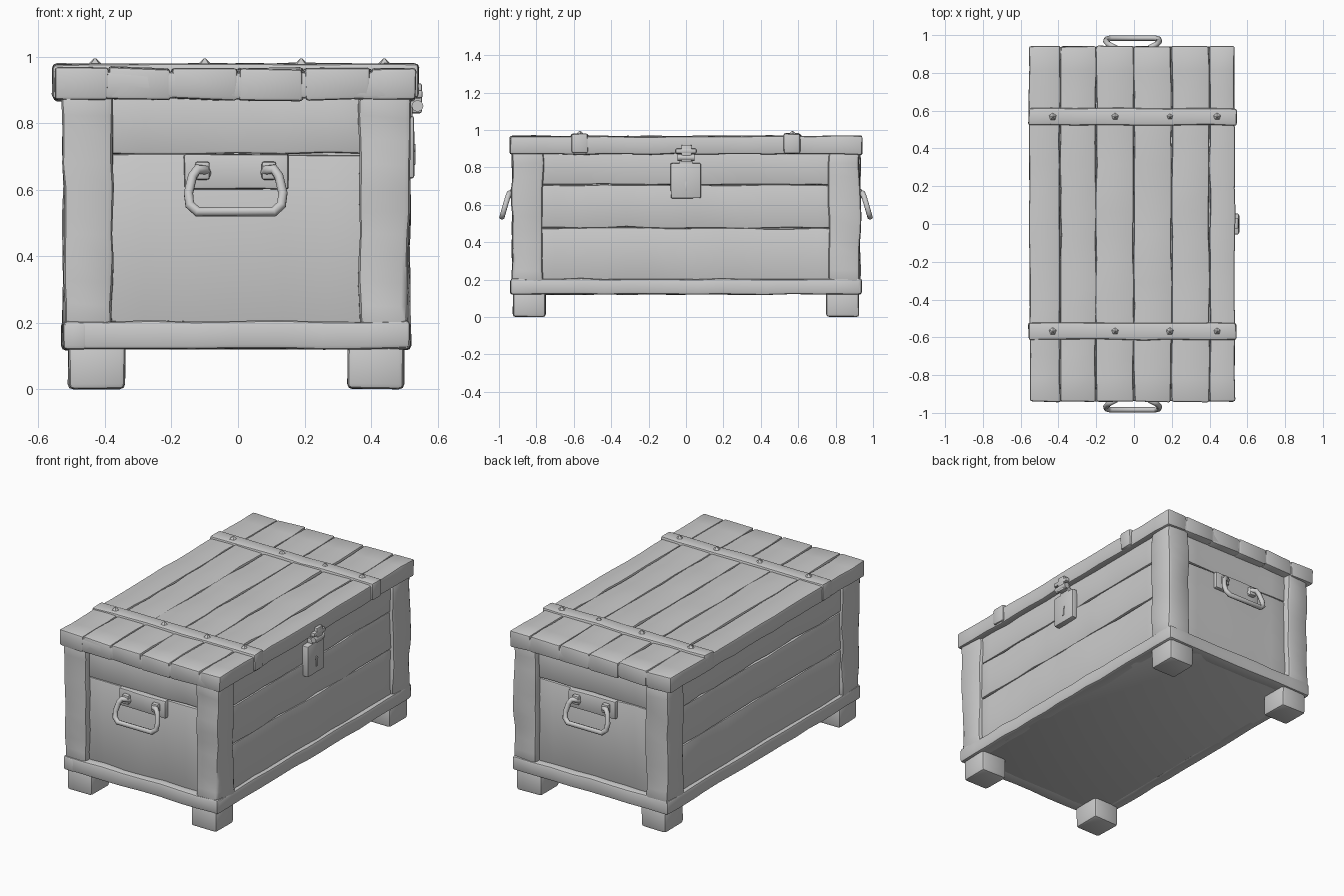
import bpy, bmesh, math
from mathutils import Vector, Matrix, noise

cube = bpy.data.objects.get("Cube")
if cube:
    bpy.data.objects.remove(cube, do_unlink=True)

grey = bpy.data.materials.new("plain grey")
grey.use_nodes = True
grey.diffuse_color = (0.6, 0.6, 0.6, 1)
grey.node_tree.nodes["Principled BSDF"].inputs["Base Color"].default_value = (0.6, 0.6, 0.6, 1)


def add(name, mesh, angle=40):
    """Link a mesh as a smooth-shaded object in the single material."""
    mesh.materials.clear()
    mesh.materials.append(grey)
    obj = bpy.data.objects.new(name, mesh)
    bpy.context.collection.objects.link(obj)
    bpy.ops.object.select_all(action='DESELECT')
    obj.select_set(True)
    bpy.context.view_layer.objects.active = obj
    bpy.ops.object.shade_smooth_by_angle(angle=math.radians(angle))
    return obj


def from_bmesh(name, bm):
    mesh = bpy.data.meshes.new(name)
    bm.to_mesh(mesh)
    bm.free()
    return add(name, mesh)


def timber(name, x, y, z, bevel=0.012, rough=0.007, step=0.12):
    """Worn beam or plank spanning the given (low, high) ranges."""
    low, high = Vector((x[0], y[0], z[0])), Vector((x[1], y[1], z[1]))
    size, mid = high - low, (low + high) / 2
    bm = bmesh.new()
    bmesh.ops.create_cube(bm, size=1, matrix=Matrix.Translation(mid) @ Matrix.Diagonal(size.to_4d()))
    bmesh.ops.bevel(bm, geom=bm.edges[:], offset=bevel, segments=2, profile=0.5, affect='EDGES')
    # Slice along the grain, then wobble the surface
    axis = max(range(3), key=lambda i: size[i])
    normal = Vector([float(i == axis) for i in range(3)])
    count = int(size[axis] / step) if rough else 0
    for i in range(1, count):
        point = low + normal * size[axis] * i / count
        bmesh.ops.bisect_plane(bm, geom=bm.verts[:] + bm.edges[:] + bm.faces[:],
                               plane_co=point, plane_no=normal)
    seed = Vector((len(bpy.data.objects) * 1.7, 0, 0))
    for v in bm.verts:
        v.co += noise.noise_vector(v.co * 6 + seed) * rough
        v.co.z = max(v.co.z, 0)
    return from_bmesh(name, bm)


def rod(name, points, radius):
    """Round bar along a path."""
    curve = bpy.data.curves.new(name, 'CURVE')
    curve.dimensions = '3D'
    curve.bevel_depth = radius
    curve.bevel_resolution = 2
    curve.use_fill_caps = True
    spline = curve.splines.new('POLY')
    spline.points.add(len(points) - 1)
    for p, co in zip(spline.points, points):
        p.co = (*co, 1)
    helper = bpy.data.objects.new(name + " path", curve)
    mesh = bpy.data.meshes.new_from_object(helper)
    bpy.data.objects.remove(helper)
    return add(name, mesh, 60)


def span(a, b):
    return (min(a, b), max(a, b))


# Floor and hidden core
timber("floor", (-0.5, 0.49), (-0.91, 0.91), (0.122, 0.2), rough=0)
timber("inner_core", (-0.48, 0.47), (-0.87, 0.87), (0.19, 0.93), rough=0)

# Feet and corner posts
for sx, side in ((-1, "right"), (1, "left")):
    for sy, end in ((-1, "front"), (1, "back")):
        fx = span(sx * 0.335 - 0.005, sx * 0.505 - 0.005)
        timber(f"{end}_{side}_foot", fx, span(sy * 0.75, sy * 0.925), (0, 0.14),
               bevel=0.016, rough=0.004)
        px = span(sx * 0.37 - 0.005, sx * 0.52 - 0.005)
        timber(f"{end}_{side}_post", px, span(sy * 0.765, sy * 0.93), (0.18, 0.89),
               bevel=0.018, rough=0.012, step=0.07)

# Base rails
for sx, side in ((-1, "right"), (1, "left")):
    timber(f"{side}_base_rail", span(sx * 0.45 - 0.005, sx * 0.523 - 0.005),
           (-0.935, 0.935), (0.12, 0.203))
for sy, end in ((-1, "front"), (1, "back")):
    timber(f"{end}_base_rail", (-0.525, 0.515), span(sy * 0.85, sy * 0.937), (0.12, 0.205))

# Wall planks
for i, z in enumerate(((0.19, 0.473), (0.476, 0.705), (0.708, 0.89))):
    for sx, side in ((-1, "right"), (1, "left")):
        timber(f"{side}_wall_plank_{i + 1}", span(sx * 0.46 - 0.005, sx * 0.5 - 0.005),
               (-0.83, 0.83), z, bevel=0.008, rough=0.009)
for i, z in enumerate(((0.19, 0.705), (0.708, 0.89))):
    for sy, end in ((-1, "front"), (1, "back")):
        timber(f"{end}_wall_plank_{i + 1}", (-0.42, 0.41), span(sy * 0.85, sy * 0.893), z,
               bevel=0.008, rough=0.009)

# Lid planks
seams = (-0.553, -0.39, -0.2, 0, 0.2, 0.4, 0.535)
for i, (a, b) in enumerate(zip(seams, seams[1:])):
    timber(f"lid_plank_{i + 1}", (a, b - 0.002), (-0.94, 0.942),
           (0.87, 0.966), bevel=0.01, rough=0.008)

# Lid end battens, keeping the rim continuous
for sy, end in ((-1, "front"), (1, "back")):
    timber(f"{end}_lid_batten", (-0.54, 0.525), span(sy * 0.87, sy * 0.938), (0.873, 0.955))

# Lid straps with low pointed studs
for sy, end in ((-1, "front"), (1, "back")):
    y = sy * 0.568
    timber(f"{end}_strap", (-0.56, 0.545), (y - 0.045, y + 0.045), (0.875, 0.98), rough=0.006)
    for i, x in enumerate((-0.43, -0.1, 0.19, 0.44)):
        bm = bmesh.new()
        bmesh.ops.create_cone(bm, cap_ends=True, segments=5, radius1=0.035, radius2=0.003,
                              depth=0.03, matrix=Matrix.Translation((x, y, 0.98)))
        from_bmesh(f"{end}_strap_stud_{i + 1}", bm)

# Carrying handles on both ends
half_ring = ((0.085, 0.9, 0.645), (0.092, 0.935, 0.66), (0.115, 0.945, 0.662), (0.13, 0.953, 0.64),
             (0.142, 0.968, 0.59), (0.138, 0.978, 0.555), (0.115, 0.984, 0.534))
for sy, end in ((-1, "front"), (1, "back")):
    timber(f"{end}_handle_plate", (-0.162, 0.152), span(sy * 0.87, sy * 0.918), (0.6, 0.706),
           bevel=0.008, rough=0.006, step=0.06)
    left = [(x - 0.007, sy * y, z) for x, y, z in half_ring]
    right = [(-x - 0.007, sy * y, z) for x, y, z in reversed(half_ring)]
    rod(f"{end}_handle", left + right, 0.015)
    for sx, side in ((-1, "right"), (1, "left")):
        x = sx * 0.1 - 0.007
        timber(f"{end}_{side}_handle_mount", (x - 0.022, x + 0.022),
               span(sy * 0.9, sy * 0.94), (0.63, 0.685), bevel=0.008, rough=0)

# Lock, hasp and keyhole
timber("lock_body", (0.48, 0.53), (-0.083, 0.08), (0.635, 0.822), bevel=0.008, rough=0.003)
timber("hasp_strap", (0.5, 0.553), (-0.025, 0.03), (0.83, 0.92), bevel=0.006, rough=0)
timber("hasp_crossbar", (0.52, 0.555), (-0.055, 0.055), (0.875, 0.9), bevel=0.006, rough=0)
rod("hasp_pin", [(0.54, -0.045, 0.852), (0.54, 0.045, 0.852)], 0.018)
timber("lock_neck", (0.49, 0.525), (-0.035, 0.035), (0.81, 0.85), bevel=0.005, rough=0)
timber("keyhole_slot", (0.525, 0.534), (-0.006, 0.006), (0.675, 0.725), bevel=0.002, rough=0)
rod("keyhole_eye", [(0.525, 0, 0.725), (0.534, 0, 0.725)], 0.012)
